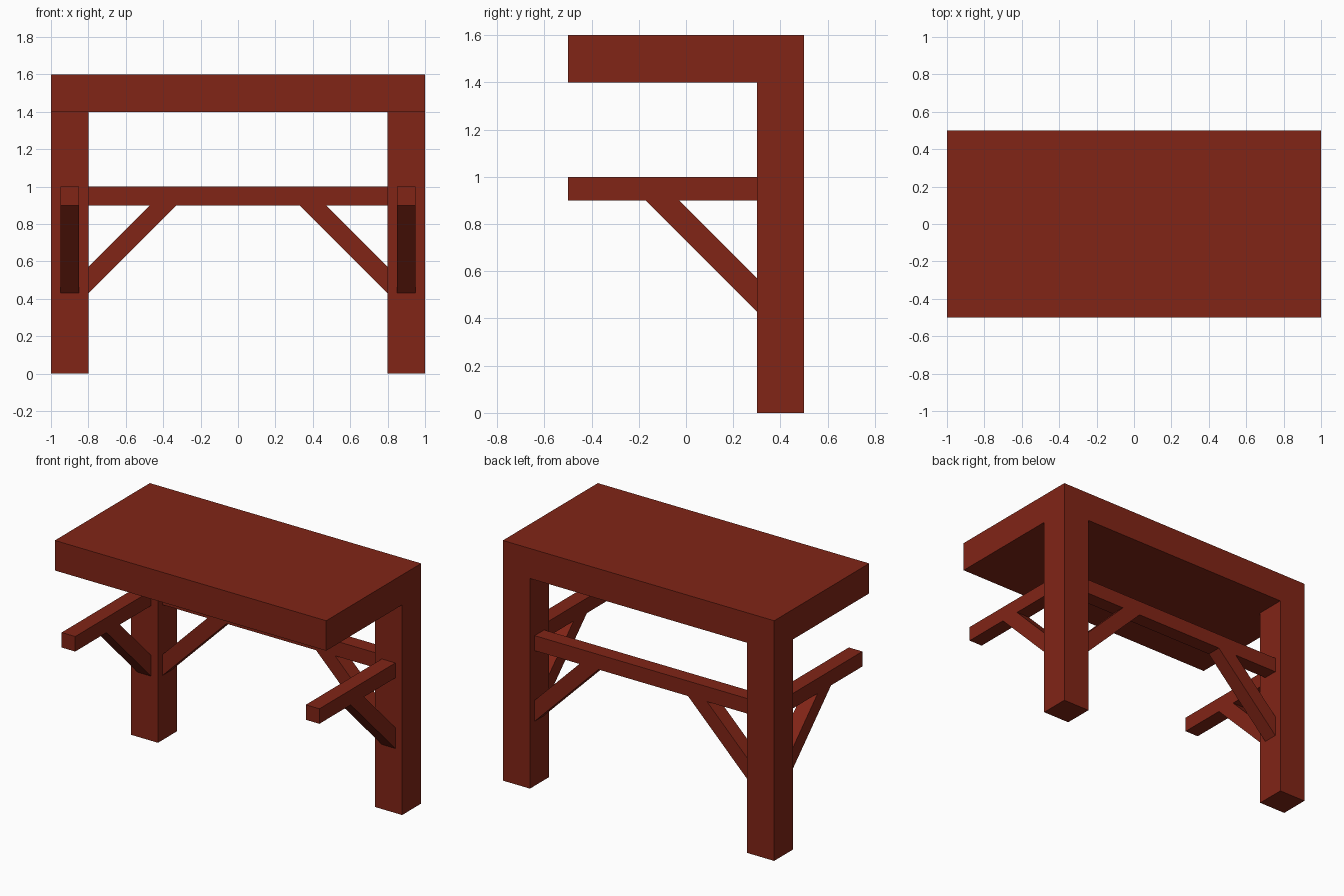
import bpy, bmesh
from mathutils import Vector

if "Cube" in bpy.data.objects:
    bpy.data.objects.remove(bpy.data.objects["Cube"])

mat = bpy.data.materials.new("red_wood")
mat.diffuse_color = (0.22, 0.018, 0.008, 1)
mat.use_nodes = True
mat.node_tree.nodes["Principled BSDF"].inputs["Base Color"].default_value = mat.diffuse_color


def prism(name, base, offset, mirror=True):
    """Extrude a polygon along an offset, optionally mirrored across x = 0."""
    bm = bmesh.new()
    face = bm.faces.new([bm.verts.new(p) for p in base])
    ext = bmesh.ops.extrude_face_region(bm, geom=[face])["geom"]
    moved = [v for v in ext if isinstance(v, bmesh.types.BMVert)]
    bmesh.ops.translate(bm, verts=moved, vec=Vector(offset))
    bmesh.ops.recalc_face_normals(bm, faces=bm.faces)
    mesh = bpy.data.meshes.new(name)
    bm.to_mesh(mesh)
    bm.free()
    mesh.materials.append(mat)
    ob = bpy.data.objects.new(name, mesh)
    bpy.context.collection.objects.link(ob)
    if mirror:
        mod = ob.modifiers.new("mirror", "MIRROR")
        mod.use_mirror_merge = False
    return ob


def box(name, x, y, z, mirror=True):
    base = [(x[0], y[0], z[0]), (x[1], y[0], z[0]), (x[1], y[1], z[0]), (x[0], y[1], z[0])]
    return prism(name, base, (0, 0, z[1] - z[0]), mirror)


# Table top, back legs and rails
box("table_top", (-1, 1), (-0.5, 0.5), (1.4, 1.6), mirror=False)
box("leg", (0.8, 1), (0.3, 0.5), (0, 1.4))
box("side_rail", (0.85, 0.95), (-0.5, 0.3), (0.9, 1.0))
box("back_rail", (-0.8, 0.8), (0.35, 0.45), (0.9, 1.0), mirror=False)

# Diagonal braces: (distance from leg face, height)
brace = [(0, 0.43), (0, 0.57), (0.33, 0.9), (0.47, 0.9)]
prism("back_brace", [(0.8 - d, 0.35, z) for d, z in brace], (0, 0.1, 0))
prism("side_brace", [(0.85, 0.3 - d, z) for d, z in brace], (0.1, 0, 0))
